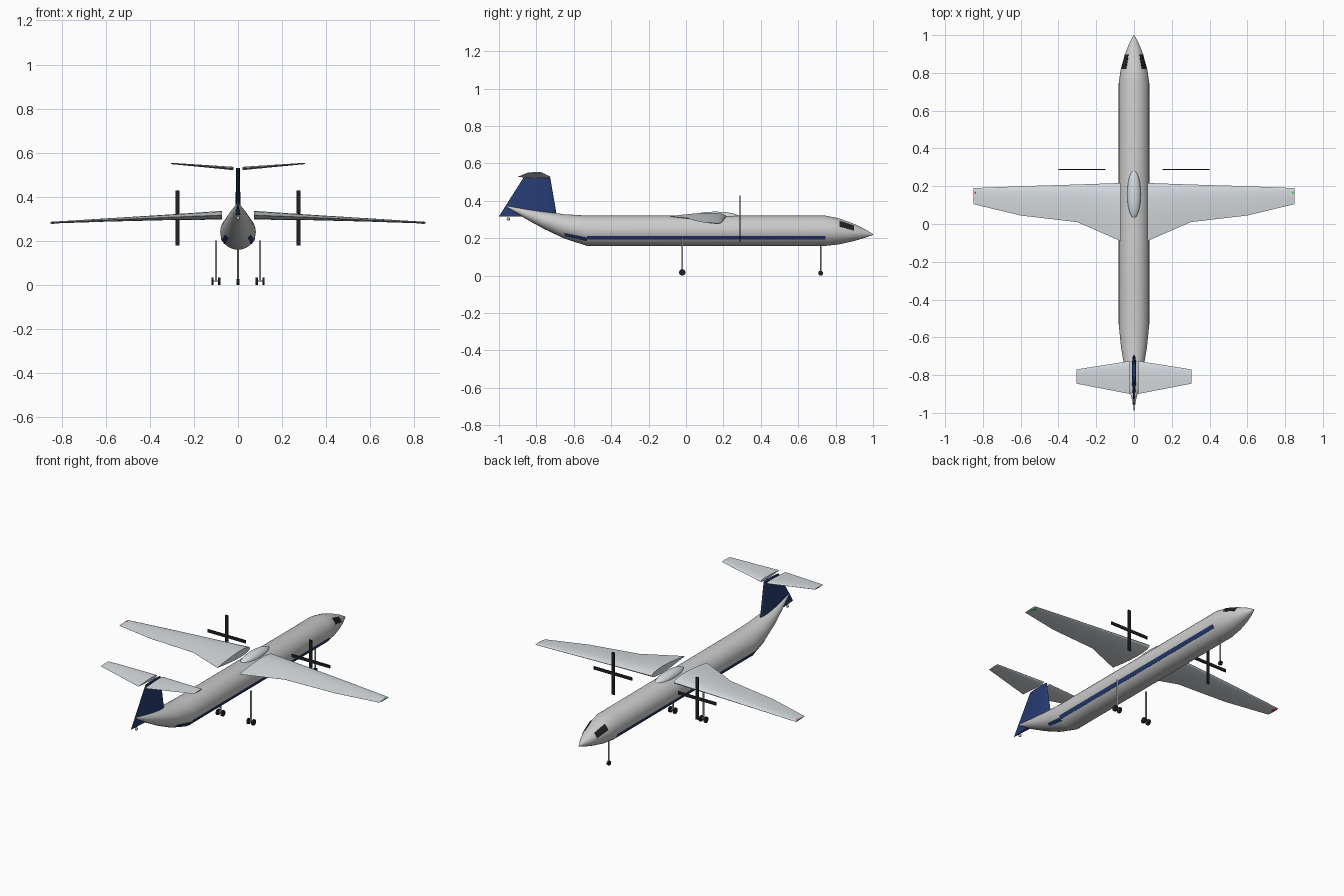
import bpy, bmesh, math
from mathutils import Vector

if "Cube" in bpy.data.objects:
    bpy.data.objects.remove(bpy.data.objects["Cube"])


def material(name, rgb):
    m = bpy.data.materials.new(name)
    m.diffuse_color = (*rgb, 1)
    m.use_nodes = True
    m.node_tree.nodes["Principled BSDF"].inputs["Base Color"].default_value = m.diffuse_color
    return m


WHITE = material("white", (0.87, 0.87, 0.87))
GREY = material("wing_grey", (0.68, 0.72, 0.75))
NAVY = material("navy", (0.02, 0.045, 0.17))
BLACK = material("black", (0.015, 0.015, 0.018))
RED = material("red", (0.8, 0.03, 0.03))
GREEN = material("green", (0.03, 0.6, 0.08))
METAL = material("metal", (0.5, 0.5, 0.52))


def finish(bm, name, mat, angle=30):
    bmesh.ops.recalc_face_normals(bm, faces=bm.faces)
    me = bpy.data.meshes.new(name)
    bm.to_mesh(me)
    bm.free()
    ob = bpy.data.objects.new(name, me)
    bpy.context.collection.objects.link(ob)
    me.materials.append(mat)
    bpy.ops.object.select_all(action='DESELECT')
    ob.select_set(True)
    bpy.context.view_layer.objects.active = ob
    bpy.ops.object.shade_smooth_by_angle(angle=math.radians(angle))
    return ob


def loft(name, rings, mat, angle=30):
    """Closed skin through rings of equal point count, capped at both ends."""
    bm = bmesh.new()
    vs = [[bm.verts.new(p) for p in r] for r in rings]
    n = len(rings[0])
    for a, b in zip(vs, vs[1:]):
        for i in range(n):
            j = (i + 1) % n
            bm.faces.new((a[i], a[j], b[j], b[i]))
    bm.faces.new(vs[0])
    bm.faces.new(vs[-1])
    return finish(bm, name, mat, angle)


def box(name, centre, size, mat):
    bm = bmesh.new()
    bmesh.ops.create_cube(bm, size=1)
    for v in bm.verts:
        v.co = Vector(a * b + c for a, b, c in zip(v.co, size, centre))
    return finish(bm, name, mat)


def ellipsoid(name, centre, radii, mat):
    bm = bmesh.new()
    bmesh.ops.create_uvsphere(bm, u_segments=24, v_segments=12, radius=1)
    for v in bm.verts:
        v.co = Vector(a * b + c for a, b, c in zip(v.co, radii, centre))
    return finish(bm, name, mat)


def rod(name, p, q, r, mat, sides=16):
    """Cylinder from p to q."""
    p, q = Vector(p), Vector(q)
    rot = (q - p).to_track_quat('Z', 'Y')
    ring = [rot @ Vector((r * math.cos(t), r * math.sin(t), 0))
            for t in (2 * math.pi * i / sides for i in range(sides))]
    return loft(name, [[p + v for v in ring], [q + v for v in ring]], mat)


# Fuselage stations: y, centre z, half width, half height
STATIONS = [(-0.96, 0.37, 0.003, 0.003), (-0.86, 0.331, 0.029, 0.026),
            (-0.76, 0.296, 0.051, 0.046), (-0.65, 0.263, 0.069, 0.065),
            (-0.53, 0.24, 0.081, 0.081), (0.745, 0.24, 0.081, 0.081),
            (0.82, 0.2365, 0.07, 0.069), (0.895, 0.231, 0.049, 0.047),
            (0.95, 0.226, 0.028, 0.026), (1.0, 0.22, 0.002, 0.002)]


def station(y):
    for a, b in zip(STATIONS, STATIONS[1:]):
        if y <= b[0]:
            t = (y - a[0]) / (b[0] - a[0])
            return [p + (q - p) * t for p, q in zip(a, b)]


loft("fuselage", [[(rx * math.cos(t), y, z + rz * math.sin(t))
                   for t in (2 * math.pi * i / 32 for i in range(32))]
                  for y, z, rx, rz in STATIONS], WHITE)


def skin_patch(name, side, ends, mat):
    """Thin panel on the fuselage; ends hold y, low z and high z."""
    rings = []
    for y, lo, hi in ends:
        _, zc, rx, rz = station(y)
        ring = []
        for lift, order in ((0.002, range(5)), (-0.004, range(4, -1, -1))):
            for i in order:
                s = (lo + (hi - lo) * i / 4 - zc) / rz
                t = math.asin(max(-1, min(1, s)))
                ring.append((side * (rx + lift) * math.cos(t), y,
                             zc + (rz + lift) * math.sin(t)))
        rings.append(ring)
    loft(name, rings, mat)


def airfoil(le, te, thick):
    """Symmetric section: pairs of (y along chord, offset)."""
    us = [0, 0.02, 0.08, 0.2, 0.35, 0.55, 0.8, 1]

    def half(u):
        return thick * 5 * (0.2969 * u**0.5 - 0.126 * u - 0.3516 * u**2
                            + 0.2843 * u**3 - 0.1015 * u**4)
    pts = [(le + (te - le) * u, half(u)) for u in us]
    return pts + [(y, -h) for y, h in pts[:0:-1]]


def panel(name, side, sections, mat):
    """Wing panel from x, leading y, trailing y, z, thickness."""
    loft(name, [[(side * x, y, z + h) for y, h in airfoil(le, te, th)]
                for x, le, te, z, th in sections], mat)


for side, tag, lamp in ((1, "right", GREEN), (-1, "left", RED)):
    # Wings, tailplane and tip lights
    panel(tag + "_wing", side, [(0.072, 0.217, -0.09, 0.316, 0.040),
                                (0.30, 0.209, 0.01, 0.307, 0.026),
                                (0.60, 0.20, 0.045, 0.294, 0.015),
                                (0.85, 0.19, 0.105, 0.282, 0.008)], GREY)
    panel(tag + "_tailplane", side, [(0.02, -0.725, -0.90, 0.528, 0.015),
                                     (0.305, -0.77, -0.845, 0.551, 0.006)], GREY)
    ellipsoid(tag + "_tip_light", (side * 0.84, 0.165, 0.281),
              (0.01, 0.018, 0.006), lamp)

    # Stripe and cockpit window
    skin_patch(tag + "_stripe", side, [(-0.53, 0.193, 0.213),
                                       (0.745, 0.193, 0.213)], NAVY)
    skin_patch(tag + "_tail_stripe", side, [(-0.65, 0.213, 0.227),
                                            (-0.53, 0.185, 0.203)], NAVY)
    skin_patch(tag + "_cockpit_window", side, [(0.82, 0.262, 0.292),
                                               (0.86, 0.252, 0.28),
                                               (0.898, 0.24, 0.267)], BLACK)

    # Four-bladed propeller
    hub = (side * 0.275, 0.288, 0.304)
    box(tag + "_propeller_vertical", hub, (0.018, 0.005, 0.25), BLACK)
    box(tag + "_propeller_horizontal", hub, (0.25, 0.005, 0.018), BLACK)

    # Main landing gear
    rod(tag + "_main_strut", (side * 0.1, -0.02, 0.015),
        (side * 0.1, -0.02, 0.20), 0.005, METAL)
    rod(tag + "_main_axle", (side * 0.082, -0.02, 0.017),
        (side * 0.118, -0.02, 0.017), 0.003, METAL)
    for i, x in enumerate((0.085, 0.116)):
        rod(f"{tag}_main_wheel_{i + 1}", (side * (x - 0.005), -0.02, 0.017),
            (side * (x + 0.005), -0.02, 0.017), 0.017, BLACK, 24)

# Fin with the rudder reaching below the tail cone
loft("fin", [[(h, y, z) for y, h in airfoil(le, te, th)]
             for z, le, te, th in ((0.317, -0.69, -1.0, 0.025),
                                   (0.53, -0.727, -0.865, 0.016))], NAVY)
ellipsoid("tail_light", (0, -0.95, 0.303), (0.008, 0.009, 0.009), METAL)

# Fairing over the wing
ellipsoid("wing_fairing", (0, 0.157, 0.314), (0.036, 0.128, 0.028), GREY)

# Nose landing gear
rod("nose_strut", (0, 0.72, 0.013), (0, 0.72, 0.18), 0.004, METAL)
rod("nose_wheel", (-0.006, 0.72, 0.013), (0.006, 0.72, 0.013), 0.013, BLACK, 24)
